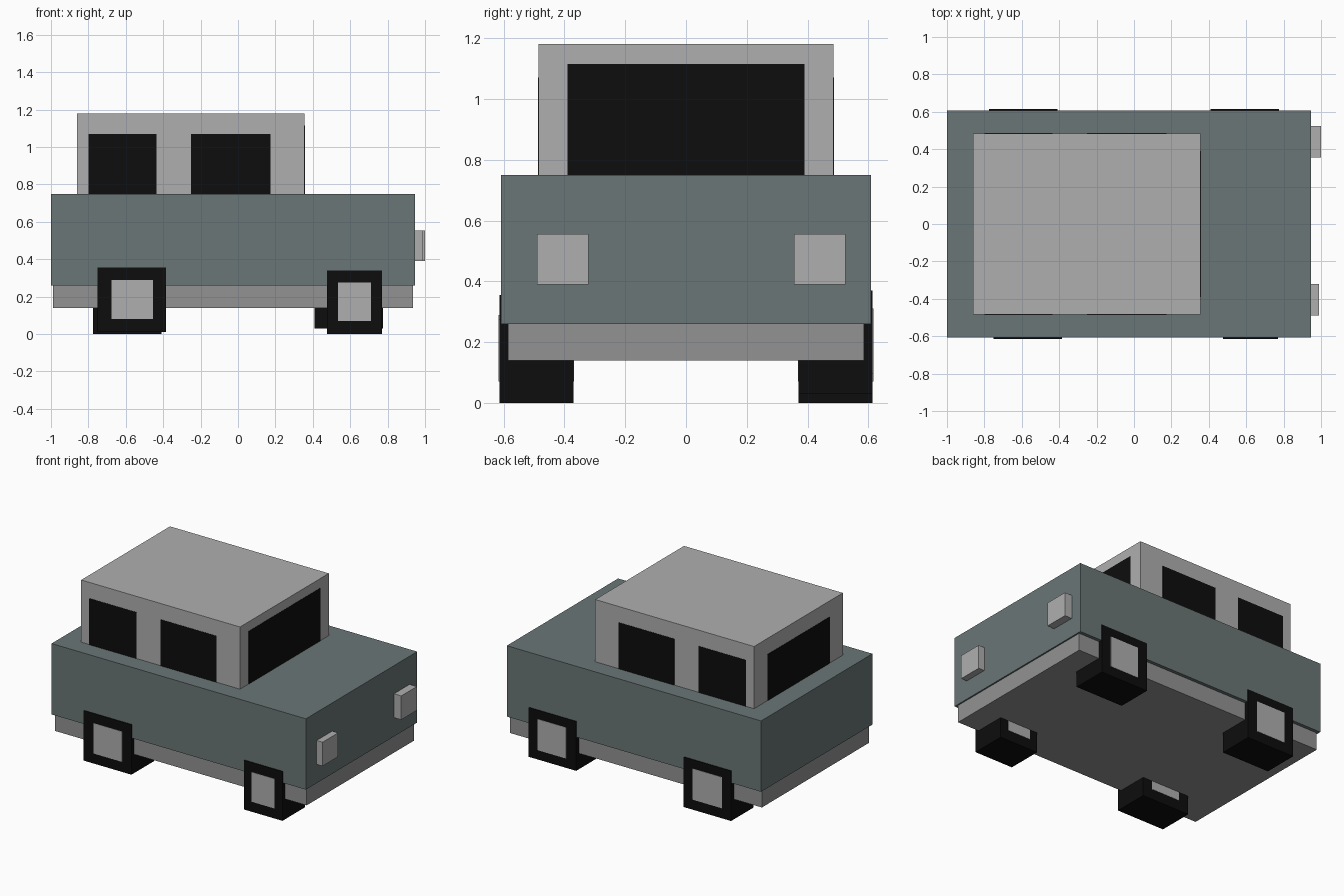
import bpy
from mathutils import Vector

if "Cube" in bpy.data.objects:
    bpy.data.objects.remove(bpy.data.objects["Cube"])


def material(name, rgb):
    m = bpy.data.materials.new(name)
    m.diffuse_color = (*rgb, 1)
    m.use_nodes = True
    m.node_tree.nodes["Principled BSDF"].inputs["Base Color"].default_value = m.diffuse_color
    return m


paint = material("slate_paint", (0.145, 0.18, 0.18))
black = material("black", (0.004, 0.004, 0.004))
trim = material("trim_grey", (0.29, 0.29, 0.29))
light_grey = material("light_grey", (0.43, 0.43, 0.43))


def box(name, x, y, z, mat):
    """Box spanning the given (min, max) ranges."""
    lo, hi = Vector((x[0], y[0], z[0])), Vector((x[1], y[1], z[1]))
    bpy.ops.mesh.primitive_cube_add(size=1, location=(lo + hi) / 2)
    ob = bpy.context.object
    ob.name = name
    ob.scale = hi - lo
    bpy.ops.object.transform_apply(location=False, rotation=False, scale=True)
    ob.data.materials.append(mat)
    return ob


# Main volumes
box("body", (-1, 0.945), (-0.608, 0.608), (0.26, 0.75), paint)
box("chassis", (-0.99, 0.935), (-0.585, 0.585), (0.14, 0.26), trim)
box("cabin", (-0.86, 0.355), (-0.485, 0.485), (0.75, 1.18), light_grey)

# Glass: thin panels practically flush with the cabin walls
T = 0.002
box("windshield", (0.355 - T, 0.355 + T), (-0.39, 0.39), (0.75, 1.115), black)
box("rear_window", (-0.86 - T, -0.86 + T), (-0.34, 0.34), (0.75, 1.07), black)
for side, y in (("right", -0.485), ("left", 0.485)):
    for end, x in (("rear", (-0.80, -0.435)), ("front", (-0.25, 0.175))):
        box(f"{side}_{end}_side_window", x, (y - T, y + T), (0.75, 1.07), black)

# Headlights, slightly uneven
box("right_headlight", (0.945, 0.99), (-0.49, -0.32), (0.39, 0.555), light_grey)
box("left_headlight", (0.945, 1.0), (0.355, 0.525), (0.39, 0.555), light_grey)

# Square wheels with hub faces showing on both sides
wheels = {
    "right_rear": (-1, (-0.75, -0.385), (0.01, 0.355), (-0.675, -0.455), (0.08, 0.29)),
    "right_front": (-1, (0.475, 0.77), (0.0, 0.34), (0.535, 0.71), (0.07, 0.275)),
    "left_rear": (1, (-0.775, -0.41), (0.0, 0.345), (-0.705, -0.48), (0.07, 0.285)),
    "left_front": (1, (0.41, 0.775), (0.03, 0.37), (0.485, 0.705), (0.095, 0.31)),
}
for name, (s, wx, wz, hx, hz) in wheels.items():
    box(name + "_wheel", wx, sorted((s * 0.37, s * 0.614)), wz, black)
    box(name + "_hub", hx, sorted((s * (0.37 - T), s * (0.614 + T))), hz, light_grey)
